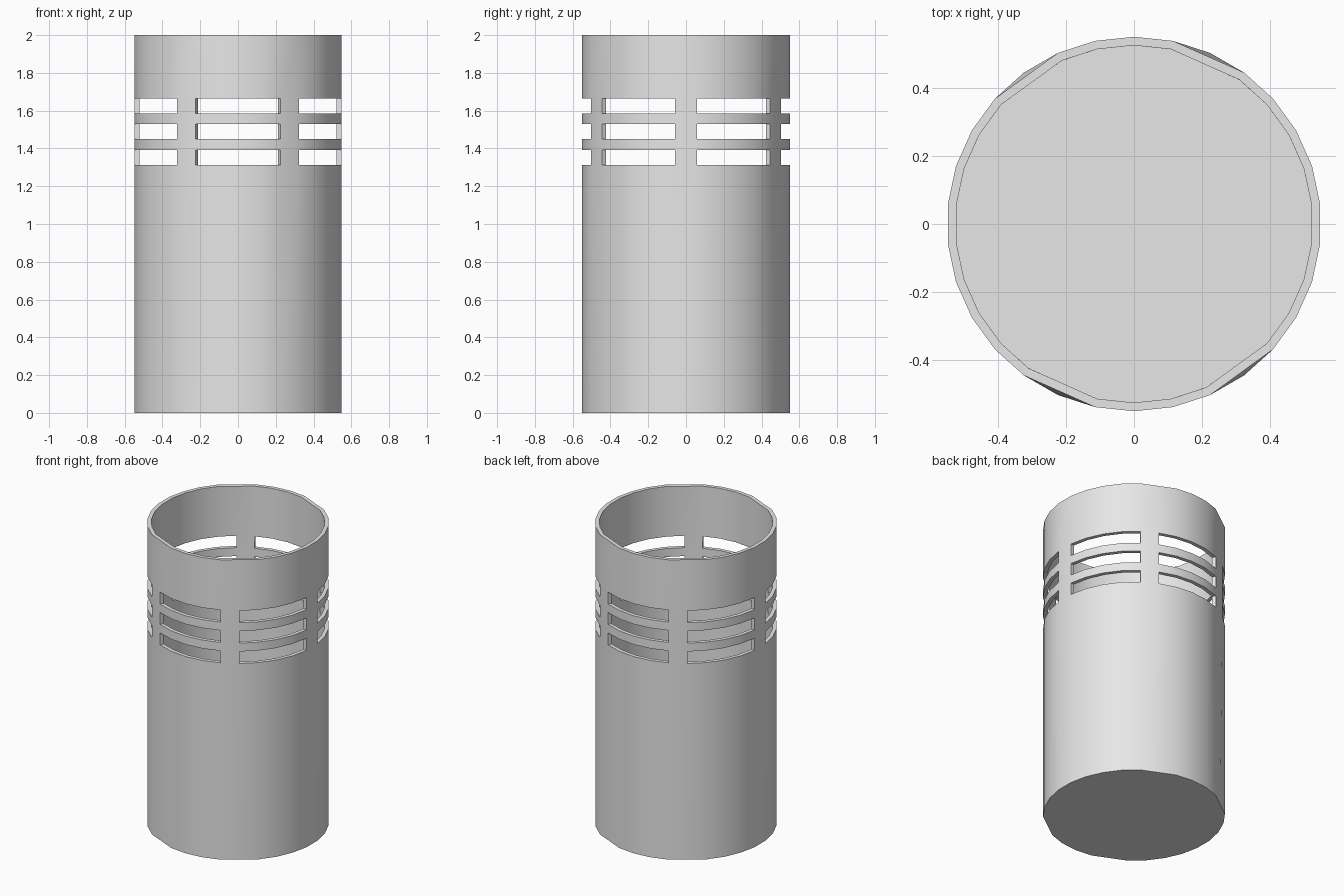
import bpy
import bmesh
from math import cos, sin, radians

cube = bpy.data.objects.get("Cube")
if cube:
    bpy.data.objects.remove(cube, do_unlink=True)

SIDES = 30
RADIUS = 0.55
WALL = 0.025
HEIGHT = 2.0
SLOT_BOTTOM, SLOT_HEIGHT, SLOT_PITCH, SLOT_ROWS = 1.313, 0.08, 0.136, 3

# Grey material
grey = bpy.data.materials.new("plain grey")
grey.use_nodes = True
colour = (0.8, 0.8, 0.8, 1)
grey.diffuse_color = colour
grey.node_tree.nodes["Principled BSDF"].inputs["Base Color"].default_value = colour

# Heights of the rings: base, both edges of each slot row, rim
levels = [0.0]
for row in range(SLOT_ROWS):
    low = SLOT_BOTTOM + row * SLOT_PITCH
    levels += [low, low + SLOT_HEIGHT]
levels.append(HEIGHT)


def make_ring(bm, z):
    """One ring of the wall; the end rings have four flattened corners."""
    ring = []
    for i in range(SIDES):
        flat = z in (0.0, HEIGHT) and i % 5 == 0 and i % 15 != 0
        r = RADIUS * (cos(radians(12)) if flat else 1)
        a = radians(6 + 12 * i)
        ring.append(bm.verts.new((r * cos(a), r * sin(a), z)))
    return ring


# Outer skin with slots left open between six posts
bm = bmesh.new()
rings = [make_ring(bm, z) for z in levels]
for k in range(len(rings) - 1):
    slot_row = k % 2 == 1
    for i in range(SIDES):
        post = i % 5 == 4
        if slot_row and not post:
            continue
        j = (i + 1) % SIDES
        bm.faces.new((rings[k][i], rings[k][j], rings[k + 1][j], rings[k + 1][i]))

# Closed base
bm.faces.new(list(reversed(rings[0])))

mesh = bpy.data.meshes.new("slotted_cup")
bm.to_mesh(mesh)
bm.free()
mesh.materials.append(grey)
cup = bpy.data.objects.new("slotted_cup", mesh)
bpy.context.collection.objects.link(cup)

# Wall and floor thickness
solid = cup.modifiers.new("wall_thickness", "SOLIDIFY")
solid.thickness = WALL
solid.offset = -1
solid.use_even_offset = True

bpy.ops.object.select_all(action="DESELECT")
cup.select_set(True)
bpy.context.view_layer.objects.active = cup
bpy.ops.object.modifier_apply(modifier=solid.name)
bpy.ops.object.shade_smooth_by_angle(angle=radians(35))
